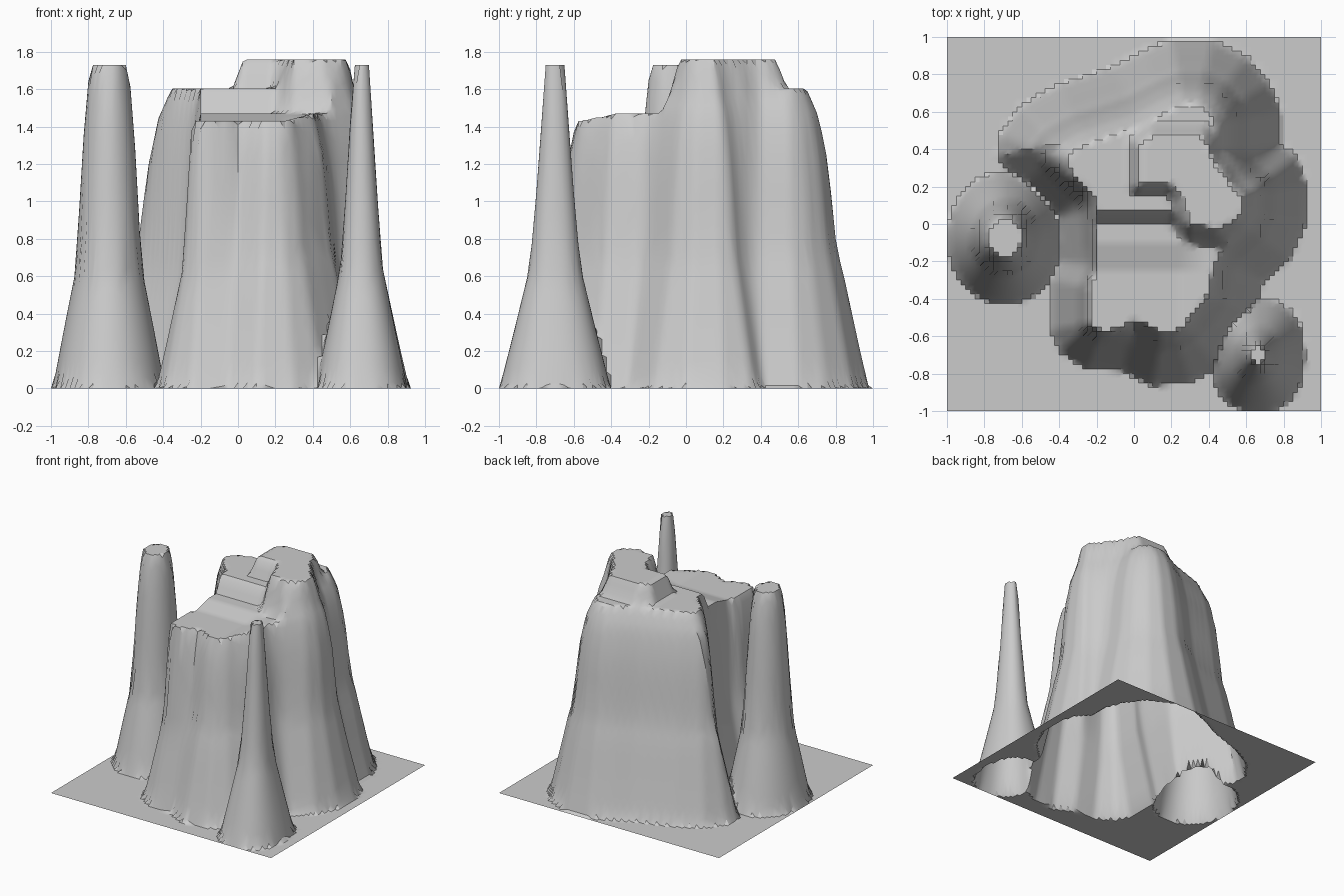
import bpy, math
from mathutils import Vector

if "Cube" in bpy.data.objects:
    bpy.data.objects.remove(bpy.data.objects["Cube"])

N = 80  # grid cells per side

# outline of the mesa where it meets the ground
MESA = [(-.73, .36), (-.71, .48), (-.6, .63), (-.4, .74), (-.1, .84), (.05, .92),
        (.2, .98), (.42, .98), (.6, .89), (.72, .75), (.78, .6), (.78, .42),
        (.87, .36), (.92, .2), (.91, 0), (.83, -.18), (.68, -.31), (.66, -.48),
        (.56, -.62), (.45, -.76), (.3, -.84), (.1, -.86), (-.06, -.78),
        (-.25, -.77), (-.39, -.68), (-.44, -.57), (-.44, -.3), (-.4, -.2),
        (-.42, .03), (-.6, .2)]
# flat summit and front shelf outlines
SUMMIT = [(.03, .21), (.03, .43), (.1, .48), (.36, .48), (.42, .38), (.58, .27), (.59, .04),
          (.45, -.03), (.3, .0), (.25, .15), (.2, .21)]
SHELF = [(-.6, .0), (.19, .0), (.28, -.1), (.5, -.14), (.75, -.3), (.75, -1), (-.6, -1)]

# inset from the outline -> height
MESA_P = [(0, 0), (.012, .04), (.06, .25), (.14, .62), (.175, .75), (.22, 1.2),
          (.27, 1.45), (.335, 1.6), (.375, 1.76)]
# inset as a fraction of the column radius -> height
COL_A = [(0, 0), (.06, .1), (.22, .35), (.42, .65), (.5, 1.15), (.61, 1.6), (.68, 1.73)]
COL_B = [(0, 0), (.06, .08), (.25, .3), (.54, .65), (.69, 1.15), (.77, 1.5), (.82, 1.73)]


def interp(table, t):
    if t <= table[0][0]:
        return table[0][1]
    for (a, ha), (b, hb) in zip(table, table[1:]):
        if t <= b:
            return ha + (hb - ha) * (t - a) / (b - a)
    return table[-1][1]


def clamp(t):
    return max(0, min(1, t))


def inset(poly, x, y):
    """Signed distance to a polygon, positive inside."""
    best, inside = 9.0, False
    for (x1, y1), (x2, y2) in zip(poly, poly[1:] + poly[:1]):
        ex, ey = x2 - x1, y2 - y1
        t = clamp(((x - x1) * ex + (y - y1) * ey) / (ex * ex + ey * ey))
        best = min(best, math.hypot(x - x1 - t * ex, y - y1 - t * ey))
        if (y1 > y) != (y2 > y) and x < x1 + (y - y1) * ex / ey:
            inside = not inside
    return best if inside else -best


def column(x, y, cx, cy, rx, ry, table, power):
    u, v = abs(x - cx) / rx, abs(y - cy) / ry
    return interp(table, 1 - (u ** power + v ** power) ** (1 / power))


def height(x, y):
    # mesa walls, steeper on the west notch and the east lobe
    d = inset(MESA, x, y)
    west = clamp((.0 - x) / .15) * clamp((.4 - y) / .15)
    east = clamp((x - .35) / .15) * clamp((.4 - y) / .1)
    if d > .14:
        d = .14 + (d - .14) * (1 + 1.3 * west + .25 * east)
    h = interp(MESA_P, d)
    # stepped into shelf, terrace and summit
    if h > 1.3:
        cap = interp([(-.06, 1.605), (0, 1.76)], inset(SUMMIT, x, y))
        low = 1.47 - .04 * clamp((-y - .1) / .15) * clamp((.4 - x) / .15)
        cap = interp([(-.065, cap), (0, low)], inset(SHELF, x, y))
        h = min(h, cap)
    # two free-standing spires
    return max(h, column(x, y, -.69, -.075, .3, .345, COL_A, 2),
               column(x, y, .66, -.7, .245, .295, COL_B, 2.3))


# single height-mapped sheet, open underneath
verts = []
for j in range(N + 1):
    for i in range(N + 1):
        x, y = -1 + 2 * i / N, -1 + 2 * j / N
        verts.append(Vector((x, y, height(x, y))))
faces = []
for j in range(N):
    for i in range(N):
        a = j * (N + 1) + i
        faces.append((a, a + 1, a + N + 2, a + N + 1))

mesh = bpy.data.meshes.new("rock_terrain")
mesh.from_pydata(verts, [], faces)
terrain = bpy.data.objects.new("rock_terrain", mesh)
bpy.context.collection.objects.link(terrain)
bpy.context.view_layer.objects.active = terrain
terrain.select_set(True)
bpy.ops.object.shade_smooth_by_angle(angle=math.radians(30))
